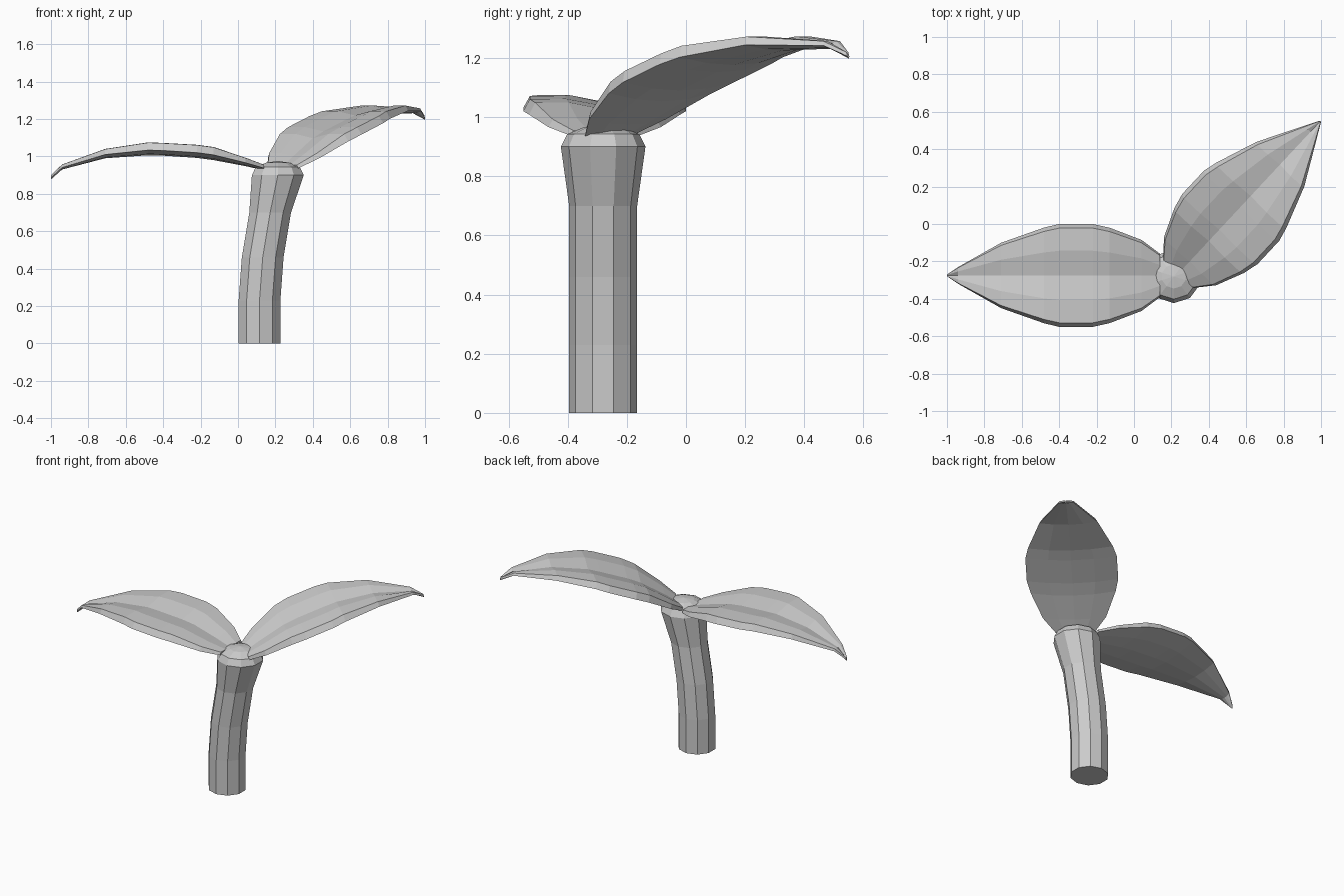
import bpy, bmesh
from math import radians, sin, cos, pi
from mathutils import Matrix, Vector

if "Cube" in bpy.data.objects:
    bpy.data.objects.remove(bpy.data.objects["Cube"])

SIDES = 10


def skin(name, rings, matrix=Matrix()):
    """Bridge closed rings of equal length and cap both ends."""
    bm = bmesh.new()
    loops = [[bm.verts.new(matrix @ Vector(p)) for p in ring] for ring in rings]
    n = len(rings[0])
    for a, b in zip(loops, loops[1:]):
        for i in range(n):
            j = (i + 1) % n
            bm.faces.new((a[i], a[j], b[j], b[i]))
    bm.faces.new(loops[0])
    bm.faces.new(loops[-1])
    bmesh.ops.recalc_face_normals(bm, faces=bm.faces)
    mesh = bpy.data.meshes.new(name)
    bm.to_mesh(mesh)
    bm.free()
    obj = bpy.data.objects.new(name, mesh)
    bpy.context.collection.objects.link(obj)
    return obj


def circle(x, z, r):
    return [(x + r * 1.02 * sin(2 * pi * i / SIDES),
             -0.28 + r * cos(2 * pi * i / SIDES), z) for i in range(SIDES)]


# Bent stem: centre x, height, radius
stem = [(0.115, 0, 0.115), (0.115, 0.23, 0.115), (0.132, 0.46, 0.115),
        (0.172, 0.70, 0.115), (0.213, 0.90, 0.143)]
skin("stem", [circle(*s) for s in stem])

# Low dome closing the top of the stem
dome = [(0.213, 0.90, 0.143), (0.213, 0.942, 0.122),
        (0.213, 0.966, 0.065), (0.213, 0.975, 0.004)]
skin("stem_cap", [circle(*s) for s in dome])

# Leaf stations: distance from base, half width, top height, underside height
stations = [(0.0, 0.115, 0.025, -0.005), (0.10, 0.19, 0.063, 0.018),
            (0.27, 0.255, 0.12, 0.05), (0.36, 0.275, 0.132, 0.062),
            (0.54, 0.275, 0.142, 0.074), (0.62, 0.256, 0.145, 0.076),
            (0.85, 0.175, 0.11, 0.06), (1.08, 0.045, 0.027, 0.0),
            (1.14, 0.005, -0.03, -0.053)]


def leaf_section(s, w, top, low):
    t = top - low
    # Right half from the midrib groove round the rim, then mirrored
    half = [(0.48, top), (0.92, top - 0.02 * t), (1.0, low + 0.4 * t), (0.5, low + 0.1 * t)]
    right = [(s, w * v, z) for v, z in half]
    left = [(x, -y, z) for x, y, z in reversed(right)]
    return [(s, 0, top - 0.35 * t)] + right + [(s, 0, low)] + left


def leaf(name, base, yaw, pitch):
    m = (Matrix.Translation(base) @ Matrix.Rotation(radians(yaw), 4, 'Z')
         @ Matrix.Rotation(radians(-pitch), 4, 'Y'))
    return skin(name, [leaf_section(*s) for s in stations], m)


# Two leaves, one level and one raised
leaf("level_leaf", (0.14, -0.275, 0.93), 180, 0)
leaf("raised_leaf", (0.241, -0.261, 0.93), 47, 16.2)
